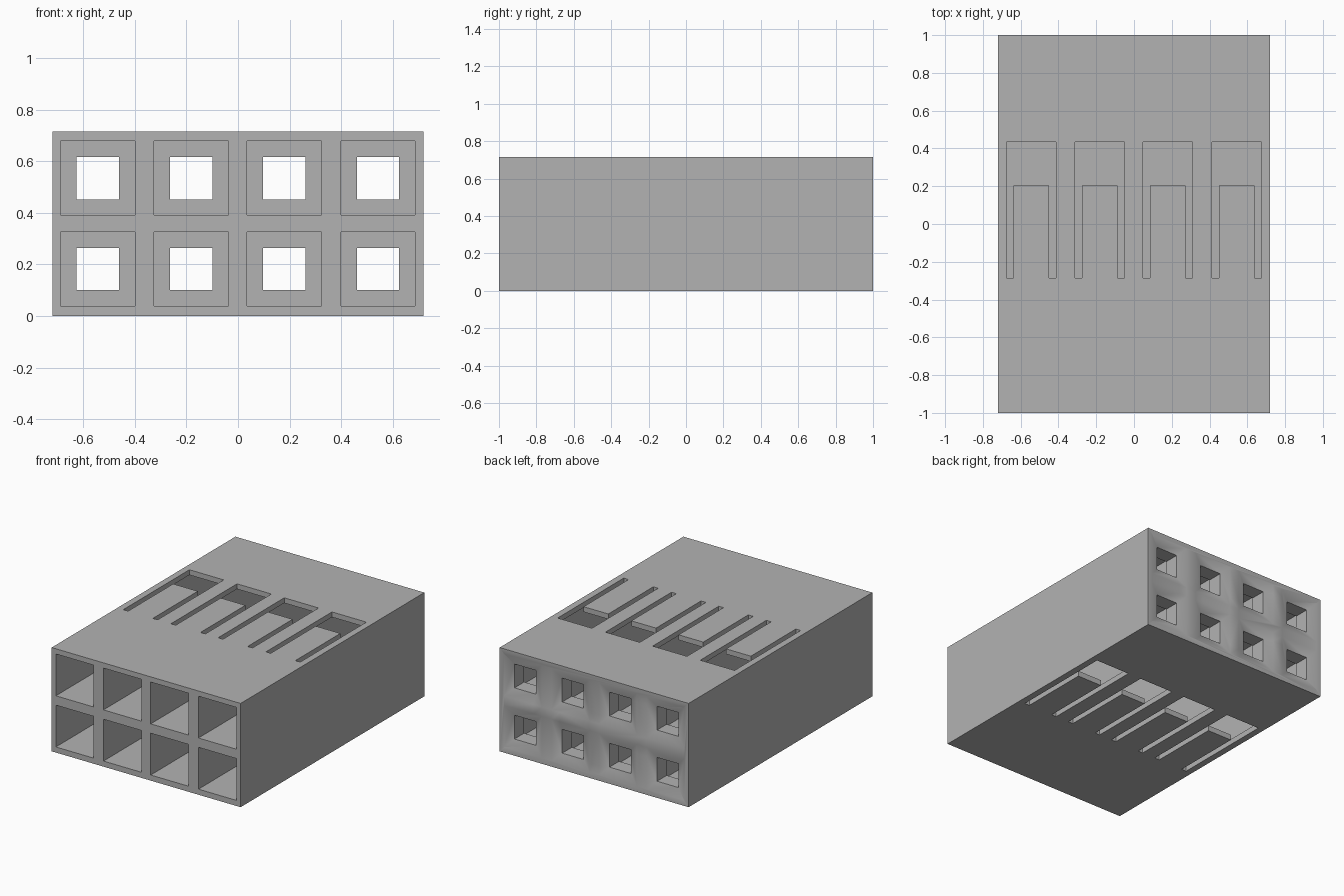
import bpy
import bmesh
import math
from mathutils import Vector

cube = bpy.data.objects.get("Cube")
if cube:
    bpy.data.objects.remove(cube, do_unlink=True)

WIDTH, LENGTH, HEIGHT = 1.44, 2.0, 0.715
COLUMNS = (-0.544, -0.181, 0.179, 0.543)
ROWS = (0.1825, 0.535)
CAVITY, HOLE = 0.144, 0.082          # half widths of the square openings
CAVITY_END, FUNNEL_DEPTH = 0.87, 0.025

grey = bpy.data.materials.new("housing grey")
grey.use_nodes = True
grey.diffuse_color = (0.45, 0.45, 0.45, 1)
grey.node_tree.nodes["Principled BSDF"].inputs["Base Color"].default_value = (0.45, 0.45, 0.45, 1)


def prism(bm, start, end):
    """Solid between two matching outlines."""
    a = [bm.verts.new(p) for p in start]
    b = [bm.verts.new(p) for p in end]
    bm.faces.new(a)
    bm.faces.new(b[::-1])
    for i in range(len(a)):
        j = (i + 1) % len(a)
        bm.faces.new((a[j], a[i], b[i], b[j]))


def square(x, z, half, y):
    return [Vector((x + i * half, y, z + k * half))
            for i, k in ((-1, -1), (1, -1), (1, 1), (-1, 1))]


def make_object(name, bm):
    bmesh.ops.recalc_face_normals(bm, faces=bm.faces)
    mesh = bpy.data.meshes.new(name)
    bm.to_mesh(mesh)
    bm.free()
    mesh.materials.append(grey)
    obj = bpy.data.objects.new(name, mesh)
    bpy.context.collection.objects.link(obj)
    return obj


def square_cutters(name, half_a, y_a, half_b, y_b):
    """One tapered or straight square cutter for every socket."""
    bm = bmesh.new()
    for x in COLUMNS:
        for z in ROWS:
            prism(bm, square(x, z, half_a, y_a), square(x, z, half_b, y_b))
    return make_object(name, bm)


# Solid block
bm = bmesh.new()
x, y = WIDTH / 2, LENGTH / 2
outline = ((-x, -y), (x, -y), (x, y), (-x, y))
prism(bm, [(*p, 0) for p in outline], [(*p, HEIGHT) for p in outline])
housing = make_object("connector_housing", bm)

# Wide front cavities, narrow rear holes and shallow rear funnels
slope = (CAVITY - HOLE) / FUNNEL_DEPTH
over = 0.01
cutters = [
    square_cutters("cavity_cutter", CAVITY, -1.1, CAVITY, CAVITY_END),
    square_cutters("hole_cutter", HOLE, 0.8, HOLE, 1.1),
    square_cutters("funnel_cutter", HOLE, 1 - FUNNEL_DEPTH, CAVITY + slope * over, 1 + over),
]

# U-shaped slots that free a latch tongue above and below each column
OUTER, INNER = 0.131, 0.094
ROOT, TIP, BACK = -0.285, 0.205, 0.435
half_u = [(OUTER, BACK), (OUTER, ROOT), (INNER, ROOT), (INNER, TIP)]
u_shape = half_u + [(-px, py) for px, py in reversed(half_u)]
bm = bmesh.new()
for cx in COLUMNS:
    for low, high in ((-0.05, 0.06), (HEIGHT - 0.06, HEIGHT + 0.05)):
        prism(bm, [(cx + px, py, low) for px, py in u_shape],
              [(cx + px, py, high) for px, py in u_shape])
cutters.append(make_object("latch_slot_cutter", bm))

# Cut everything out of the block
bpy.ops.object.select_all(action="DESELECT")
bpy.context.view_layer.objects.active = housing
housing.select_set(True)
for cutter in cutters:
    mod = housing.modifiers.new(cutter.name, "BOOLEAN")
    mod.operation = "DIFFERENCE"
    mod.solver = "EXACT"
    mod.object = cutter
    bpy.ops.object.modifier_apply(modifier=mod.name)
    bpy.data.objects.remove(cutter, do_unlink=True)

# Soft blend between the funnels and the rear face, sharp elsewhere
bpy.ops.object.shade_smooth_by_angle(angle=math.radians(35))
